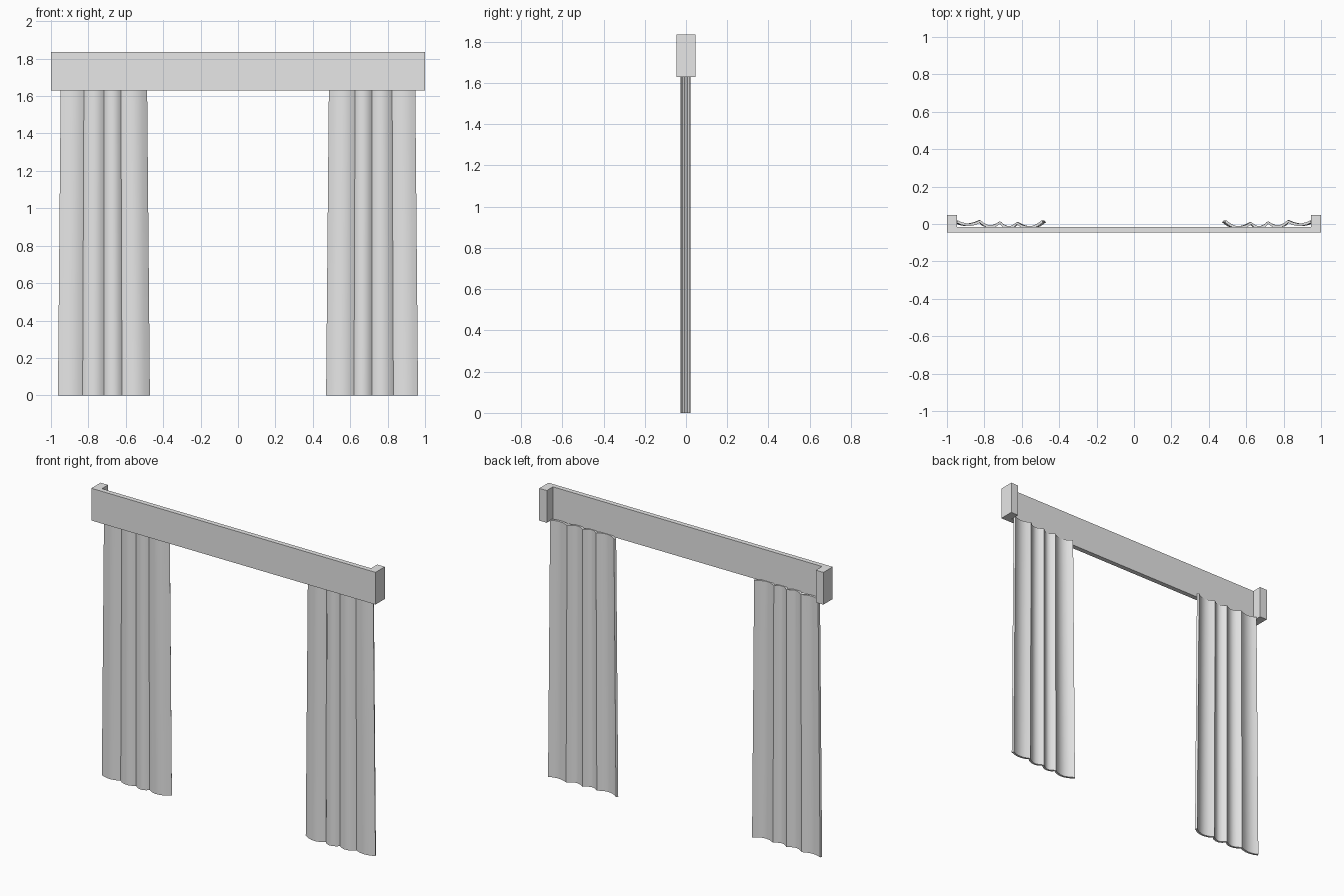
import bpy
import bmesh
from math import radians
from mathutils import Vector

if "Cube" in bpy.data.objects:
    bpy.data.objects.remove(bpy.data.objects["Cube"], do_unlink=True)

TOP, HEADER_BOTTOM, CURTAIN_TOP = 1.835, 1.63, 1.637

grey = bpy.data.materials.new("plain grey")
grey.use_nodes = True
grey.diffuse_color = (0.8, 0.8, 0.8, 1)
grey.node_tree.nodes["Principled BSDF"].inputs["Base Color"].default_value = (0.8, 0.8, 0.8, 1)


def loft(name, lower, upper, z0, z1):
    """Solid between two matching outlines at heights z0 and z1."""
    bm = bmesh.new()
    low = [bm.verts.new((x, y, z0)) for x, y in lower]
    high = [bm.verts.new((x, y, z1)) for x, y in upper]
    bm.faces.new(low)
    bm.faces.new(high)
    for i in range(len(low)):
        j = (i + 1) % len(low)
        bm.faces.new((low[i], low[j], high[j], high[i]))
    bmesh.ops.recalc_face_normals(bm, faces=bm.faces)
    mesh = bpy.data.meshes.new(name)
    bm.to_mesh(mesh)
    bm.free()
    mesh.materials.append(grey)
    obj = bpy.data.objects.new(name, mesh)
    bpy.context.collection.objects.link(obj)
    return obj


# Header board with a short return at each end
half = [(1, -0.046), (1, 0.047), (0.947, 0.047), (0.947, -0.015)]
outline = half + [(-x, y) for x, y in reversed(half)]
loft("header_board", outline, outline, HEADER_BOTTOM, TOP)

# Curtain folds from the inner edge outward: sharp at the back, rounded in front
BACK = [(0.475, 0.014), (0.62, 0.004), (0.717, 0.008), (0.83, 0.014), (0.96, 0.013)]
FRONT = [-0.019, -0.019, -0.014, -0.004]
path = [Vector(BACK[0])]
for (xa, ya), (xb, yb), dip in zip(BACK, BACK[1:], FRONT):
    for t in (0.2, 0.4, 0.6, 0.8, 1.0):
        chord = ya + (yb - ya) * t
        depth = (ya + yb) / 2 - dip
        path.append(Vector((xa + (xb - xa) * t, chord - 4 * t * (1 - t) * depth)))


def thick_outline(points, thickness):
    """Offset an open path to both sides and close it."""
    sides = ([], [])
    for i, p in enumerate(points):
        run = points[min(i + 1, len(points) - 1)] - points[max(i - 1, 0)]
        normal = Vector((-run.y, run.x)).normalized() * thickness / 2
        sides[0].append(p + normal)
        sides[1].append(p - normal)
    return sides[0] + sides[1][::-1]


hem = thick_outline(path, 0.014)
middle = 0.717
for side, sign in (("left", 1), ("right", -1)):
    lower = [(sign * p.x, p.y) for p in hem]
    # The cloth is gathered a little tighter at the top
    upper = [(sign * (middle + (p.x - middle) * 0.94), p.y) for p in hem]
    curtain = loft(side + "_curtain", lower, upper, 0, CURTAIN_TOP)
    bpy.ops.object.select_all(action="DESELECT")
    curtain.select_set(True)
    bpy.context.view_layer.objects.active = curtain
    bpy.ops.object.shade_smooth_by_angle(angle=radians(30))
